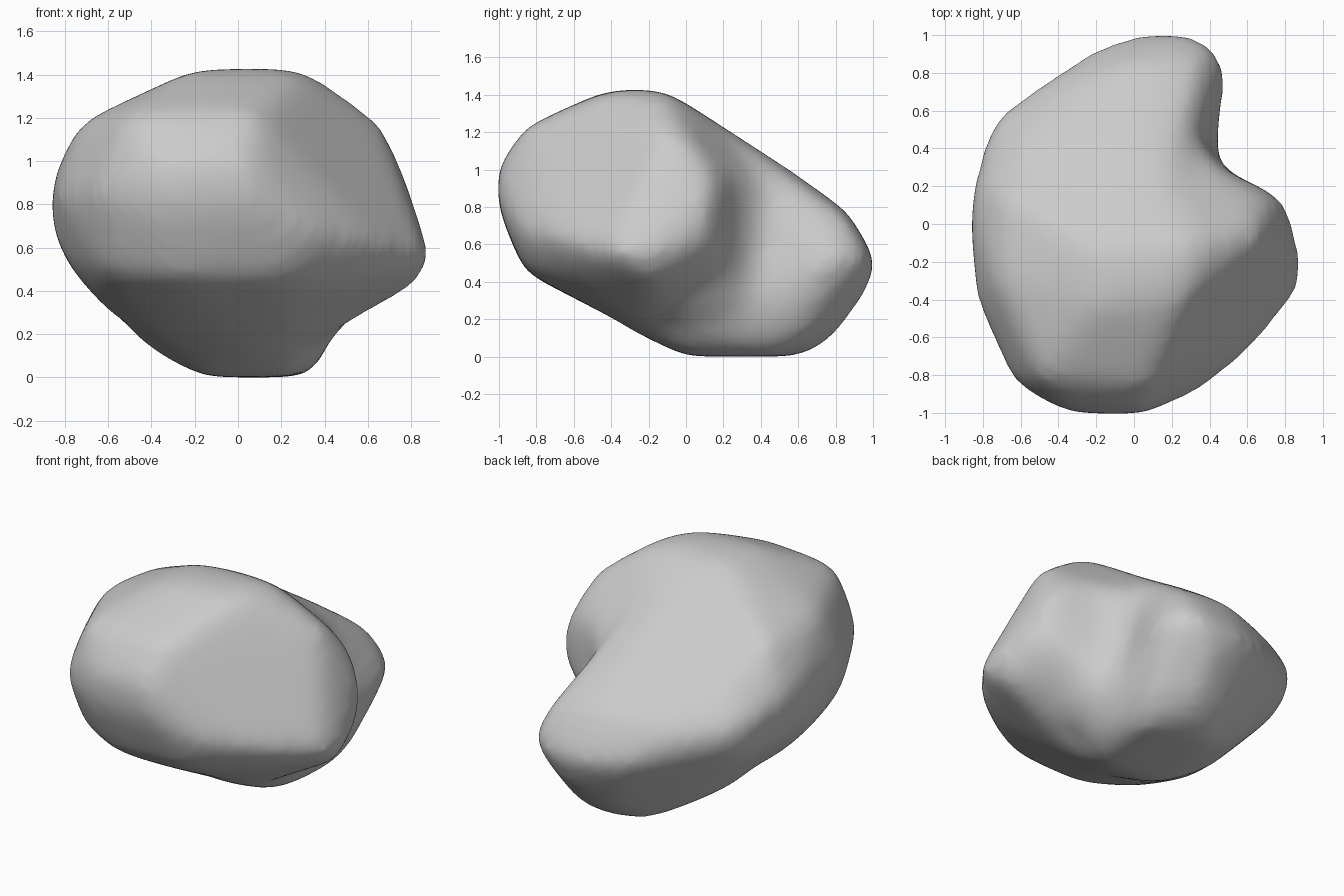
import bpy, bmesh

cube = bpy.data.objects.get("Cube")
if cube:
    bpy.data.objects.remove(cube, do_unlink=True)

stone = bpy.data.materials.new("stone grey")
stone.use_nodes = True
colour = (0.6, 0.6, 0.6, 1)
stone.diffuse_color = colour
stone.node_tree.nodes["Principled BSDF"].inputs["Base Color"].default_value = colour

# Corners of the big front lump
front_lump = [
    (-.2, -.42, 1.43), (.27, -.38, 1.43), (.3, -.1, 1.43), (-.2, -.12, 1.42),
    (-.5, -.83, 1.22), (.08, -.87, 1.23), (-.74, -.3, 1.18), (-.7, .2, 1.14),
    (-.35, -1, 1), (.03, -1.02, 1), (-.35, -1, .78), (.1, -1, .78),
    (-.64, -.86, .85), (-.84, -.42, .85), (-.87, 0, .9), (-.87, 0, .7),
    (-.86, .25, .8), (-.8, -.1, 1.06), (.67, -.08, 1.19), (.62, .06, 1.16),
    (.78, .14, .9), (.82, .1, .62), (.9, -.18, .55), (.89, -.38, .55),
    (.64, -.67, .62), (.38, -.88, .66), (.84, -.2, .42), (.52, -.6, .43),
    (.2, -.85, .45), (-.3, -.87, .45), (-.62, -.7, .47), (-.79, -.2, .52),
    (-.78, .25, .52), (-.58, -.1, .27), (0, -.17, .09), (.25, -.17, .09),
    (-.3, -.1, .12), (.6, .23, .96), (.6, .23, .52), (.43, .29, .9),
    (.42, .28, .35),
]
# Corners of the lower rear lump
rear_lump = [
    (-.17, 0, 0), (.27, 0, 0), (.33, .5, 0), (-.12, .6, 0), (.1, .68, .01),
    (0, -.3, .14), (.2, -.3, .14), (0, 1.02, .5), (.27, 1.03, .5),
    (.43, .97, .52), (.5, .82, .52), (-.2, .95, .5), (0, .87, .78),
    (.36, .87, .75), (0, .55, 1.01), (.25, .55, .98), (-.73, .58, .74),
    (-.72, .56, .6), (-.62, .4, .98), (-.4, .77, .72), (-.42, .75, .55),
    (-.42, .1, .13), (-.4, .5, .17), (-.75, .43, .52), (-.82, .4, .78),
    (.2, .82, .13), (.2, .96, .32), (-.05, .78, .13), (.41, .1, .11),
    (.41, .6, .12), (.34, .4, .8), (-.7, 0, 1.14), (-.1, 0, 1.36),
    (.15, 0, 1.35), (-.86, .1, .8), (-.8, -.1, .54),
]
# Shoulder that softens the notch between them
shoulder = [
    (.55, .2, 1.04), (.37, .4, .92), (.58, .2, .5), (.38, .42, .22),
    (0, .4, 1.09), (0, 0, 1.36), (.3, 0, 1.35), (.41, 0, .13),
    (0, .3, .1), (.55, .1, .29), (.5, -.1, .27),
]

# All lumps as convex solids in one mesh
bm = bmesh.new()
for lump in (front_lump, rear_lump, shoulder):
    verts = [bm.verts.new(p) for p in lump]
    hull = bmesh.ops.convex_hull(bm, input=verts)
    loose = {v for v in hull["geom_interior"] + hull["geom_unused"]
             if isinstance(v, bmesh.types.BMVert)}
    bmesh.ops.delete(bm, geom=list(loose), context="VERTS")
bmesh.ops.recalc_face_normals(bm, faces=bm.faces)
mesh = bpy.data.meshes.new("boulder")
bm.to_mesh(mesh)
bm.free()
boulder = bpy.data.objects.new("boulder", mesh)
bpy.context.collection.objects.link(boulder)

# Fuse the lumps and wear the edges round
remesh = boulder.modifiers.new("fuse", "REMESH")
remesh.mode = "VOXEL"
remesh.voxel_size = 0.04
wear = boulder.modifiers.new("wear", "SMOOTH")
wear.factor = 0.5
wear.iterations = 44
boulder.modifiers.new("refine", "SUBSURF").levels = 1
graph = bpy.context.evaluated_depsgraph_get()
worn = bpy.data.meshes.new_from_object(boulder.evaluated_get(graph))
boulder.modifiers.clear()
boulder.data = worn
worn.materials.clear()
worn.materials.append(stone)
worn.shade_smooth()
